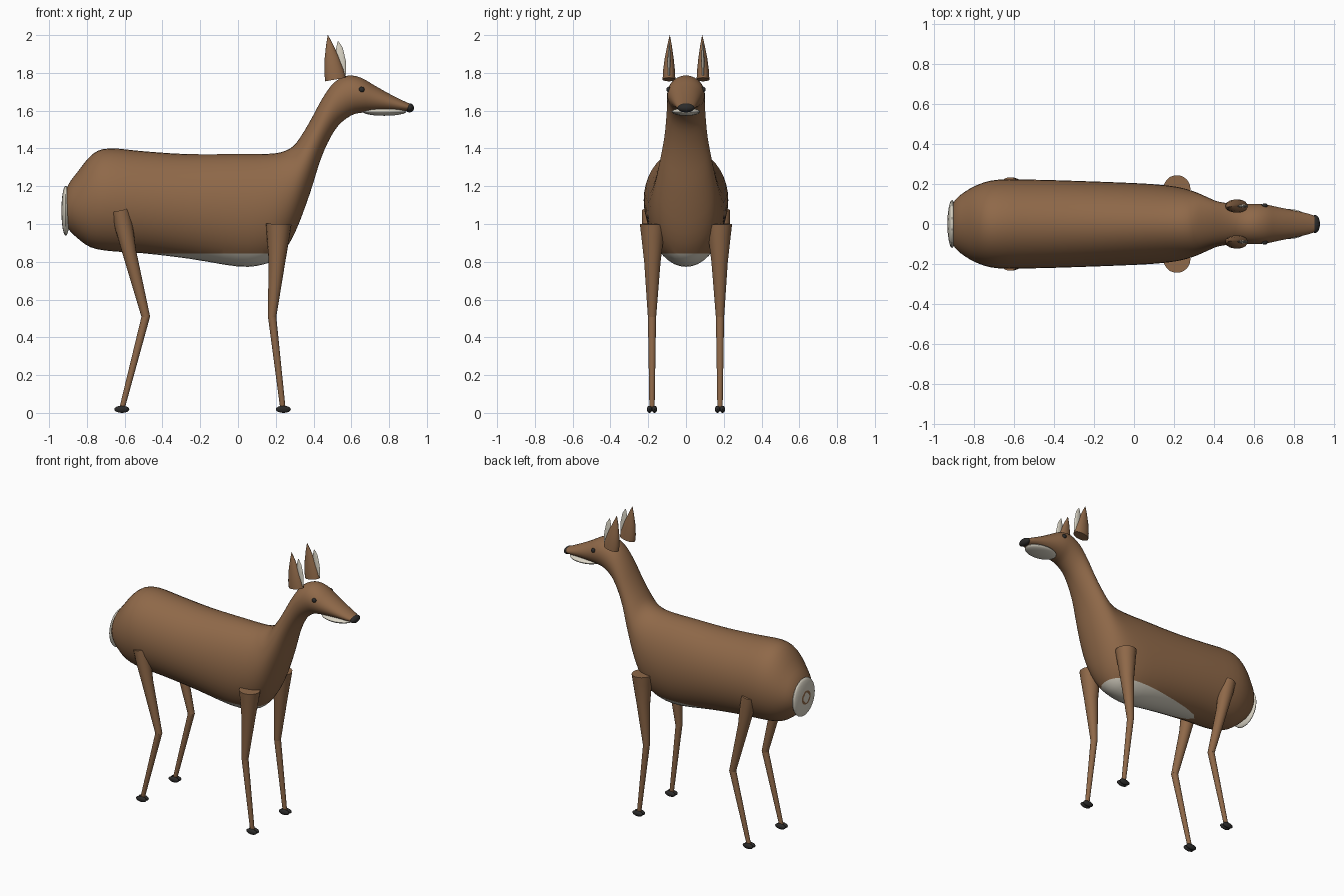
import bpy, bmesh, math
from mathutils import Vector, Matrix

if "Cube" in bpy.data.objects:
    bpy.data.objects.remove(bpy.data.objects["Cube"])


def material(name, rgb):
    m = bpy.data.materials.new(name)
    m.diffuse_color = (*rgb, 1)
    m.use_nodes = True
    m.node_tree.nodes["Principled BSDF"].inputs["Base Color"].default_value = m.diffuse_color
    return m


BROWN = material("brown coat", (0.275, 0.14, 0.066))
CREAM = material("cream fur", (0.70, 0.66, 0.56))
DARK = material("dark hoof", (0.025, 0.024, 0.023))


def finish(bm, name, mats, angle=50):
    bmesh.ops.recalc_face_normals(bm, faces=bm.faces[:])
    mesh = bpy.data.meshes.new(name)
    bm.to_mesh(mesh)
    bm.free()
    for m in mats:
        mesh.materials.append(m)
    ob = bpy.data.objects.new(name, mesh)
    bpy.context.collection.objects.link(ob)
    bpy.ops.object.select_all(action='DESELECT')
    bpy.context.view_layer.objects.active = ob
    ob.select_set(True)
    bpy.ops.object.shade_smooth_by_angle(angle=math.radians(angle))
    return ob


def loft(rings, sides):
    """Skin elliptical rings given as (centre, axis a, axis b)."""
    bm = bmesh.new()
    loops = []
    for c, a, b in rings:
        loops.append([bm.verts.new(c + a * math.cos(t) + b * math.sin(t))
                      for t in (2 * math.pi * i / sides for i in range(sides))])
    for p, q in zip(loops, loops[1:]):
        for i in range(sides):
            j = (i + 1) % sides
            bm.faces.new((p[i], p[j], q[j], q[i]))
    bm.faces.new(loops[0])
    bm.faces.new(loops[-1])
    return bm


def ellipsoid(name, centre, radii, mat, tilt=0, seg=24):
    bm = bmesh.new()
    mx = (Matrix.Translation(centre) @ Matrix.Rotation(tilt, 4, 'Y')
          @ Matrix.Diagonal((*radii, 1)))
    bmesh.ops.create_uvsphere(bm, u_segments=seg, v_segments=seg // 2, radius=1, matrix=mx)
    return finish(bm, name, [mat])


def smooth_stations(pts, steps):
    """Catmull-Rom interpolation through station tuples."""
    out = []
    for i in range(len(pts) - 1):
        p0, p1 = pts[max(i - 1, 0)], pts[i]
        p2, p3 = pts[i + 1], pts[min(i + 2, len(pts) - 1)]
        for k in range(steps):
            t = k / steps
            out.append([0.5 * (2 * b + (c - a) * t + (2 * a - 5 * b + 4 * c - d) * t * t
                               + (3 * b - a - 3 * c + d) * t ** 3)
                        for a, b, c, d in zip(p0, p1, p2, p3)])
    out.append(list(pts[-1]))
    return out


# Body, neck and head in one skin: top x, top z, bottom x, bottom z, half width
STATIONS = [
    (-.934, 1.115, -.934, 1.025, .045), (-.90, 1.205, -.90, .975, .115),
    (-.85, 1.275, -.85, .925, .16), (-.77, 1.37, -.78, .877, .20),
    (-.68, 1.40, -.68, .857, .222), (-.50, 1.385, -.50, .845, .222),
    (-.27, 1.37, -.25, .815, .215), (0, 1.37, 0, .775, .205),
    (.12, 1.37, .13, .785, .197), (.22, 1.378, .22, .83, .185),
    (.29, 1.41, .30, .95, .165), (.34, 1.475, .38, 1.16, .138),
    (.39, 1.56, .43, 1.32, .116), (.45, 1.67, .475, 1.43, .105),
    (.51, 1.75, .53, 1.52, .10), (.58, 1.785, .60, 1.575, .10),
    (.65, 1.775, .66, 1.59, .098), (.72, 1.735, .72, 1.595, .085),
    (.80, 1.69, .80, 1.598, .068), (.88, 1.65, .88, 1.597, .05),
    (.915, 1.635, .915, 1.60, .035),
]
rings = []
for xt, zt, xb, zb, w in smooth_stations(STATIONS, 3):
    top, bottom = Vector((xt, 0, zt)), Vector((xb, 0, zb))
    rings.append(((top + bottom) / 2, (top - bottom) / 2, Vector((0, w, 0))))
body = loft(rings, 40)

# Cream belly: cut the skin at a height and colour the underside
BELLY_Z = .845
bmesh.ops.bisect_plane(body, geom=body.verts[:] + body.edges[:] + body.faces[:],
                       dist=1e-5, plane_co=(0, 0, BELLY_Z), plane_no=(0, 0, 1))
for f in body.faces:
    f.material_index = int(f.calc_center_median().z < BELLY_Z - 1e-4)
finish(body, "body", [BROWN, CREAM])

# Rump patch, chin and nose
ellipsoid("tail_patch", (-.912, 0, 1.07), (.023, .12, .132), CREAM)
ellipsoid("chin", (.775, 0, 1.594), (.115, .075, .021), CREAM)
ellipsoid("nose", (.908, 0, 1.615), (.024, .045, .024), DARK)


def limb(name, pts, mat, sides=18, flat=1.0):
    """Tapered tube through (x, y, z, radius) points, rings square to the path."""
    out = []
    for i, p in enumerate(pts):
        a, b = pts[max(i - 1, 0)], pts[min(i + 1, len(pts) - 1)]
        d = (Vector(b[:3]) - Vector(a[:3])).normalized()
        side = Vector((0, 1, 0))
        out.append((Vector(p[:3]), side.cross(d).normalized() * p[3], side * p[3] * flat))
    return finish(loft(out, sides), name, [mat])


for s, tag in ((1, "left"), (-1, "right")):
    y = .18 * s
    # Front leg
    limb("front_upper_leg_" + tag,
         [(.215, .177 * s, 1.0, .068), (.213, .177 * s, .94, .061),
          (.206, .178 * s, .80, .044), (.18, y, .505, .022)], BROWN)
    limb("front_lower_leg_" + tag, [(.18, y, .515, .022), (.238, y, .02, .014)], BROWN)
    # Hind leg
    limb("hind_upper_leg_" + tag,
         [(-.622, .185 * s, 1.072, .05), (-.605, .184 * s, .99, .048),
          (-.575, .182 * s, .85, .037), (-.487, y, .505, .022)], BROWN)
    limb("hind_lower_leg_" + tag, [(-.487, y, .515, .022), (-.615, y, .02, .014)], BROWN)
    # Cloven hooves
    for leg, x in (("front", .24), ("hind", -.615)):
        for k, toe in ((1, "outer"), (-1, "inner")):
            ellipsoid(f"{leg}_{toe}_hoof_{tag}", (x, y + .013 * k * s, .019),
                      (.04, .014, .019), DARK, seg=16)
    # Eye
    ellipsoid("eye_" + tag, (.655, .092 * s, 1.712), (.015, .012, .015), DARK, seg=16)
    # Ear: tapered shell with a thin pale inner blade on its leading side
    limb("ear_" + tag,
         [(.516, .09 * s, 1.765, .055), (.508, .09 * s, 1.81, .052),
          (.496, .089 * s, 1.88, .038), (.484, .087 * s, 1.95, .018),
          (.476, .086 * s, 2.0, .001)], BROWN, flat=.62)
    limb("inner_ear_" + tag,
         [(.552, .09 * s, 1.785, .02), (.545, .09 * s, 1.86, .026),
          (.537, .089 * s, 1.93, .018), (.53, .088 * s, 1.966, .003)],
         CREAM, sides=12, flat=.3)
